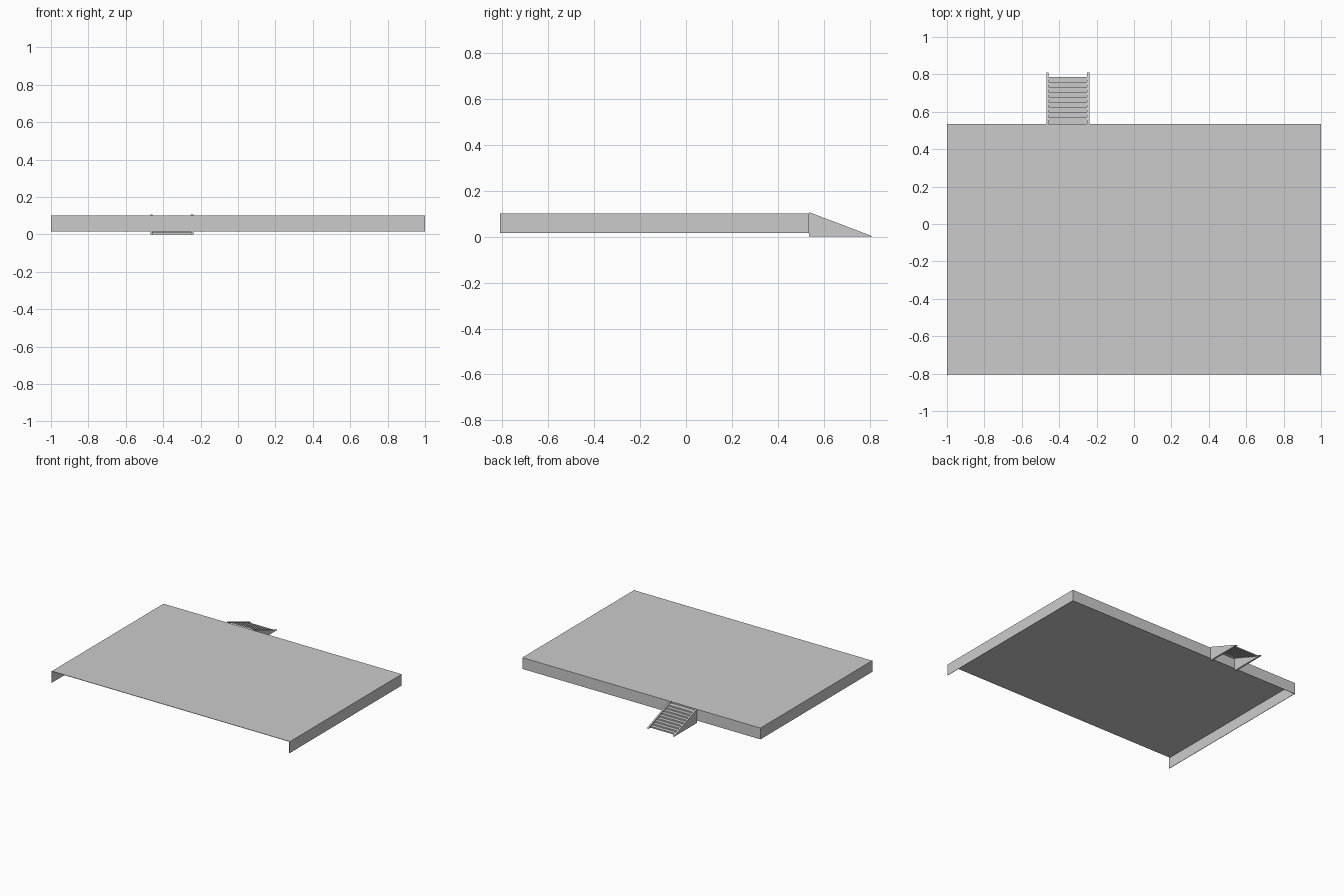
import bpy, bmesh

if "Cube" in bpy.data.objects:
    bpy.data.objects.remove(bpy.data.objects["Cube"])

def make_object(name, bm):
    bmesh.ops.recalc_face_normals(bm, faces=bm.faces)
    mesh = bpy.data.meshes.new(name)
    bm.to_mesh(mesh)
    bm.free()
    obj = bpy.data.objects.new(name, mesh)
    bpy.context.collection.objects.link(obj)
    return obj

def box(name, lo, hi):
    bm = bmesh.new()
    bmesh.ops.create_cube(bm, size=1)
    for v in bm.verts:
        v.co = [(a + b) / 2 + c * (b - a) for a, b, c in zip(lo, hi, v.co)]
    return make_object(name, bm)

def extrude_x(name, profile, x0, x1, closed):
    """Sweep a (y, z) profile along x; closed profiles get end caps."""
    bm = bmesh.new()
    a = [bm.verts.new((x0, y, z)) for y, z in profile]
    b = [bm.verts.new((x1, y, z)) for y, z in profile]
    n = len(profile)
    for i in range(n if closed else n - 1):
        j = (i + 1) % n
        bm.faces.new((a[i], a[j], b[j], b[i]))
    if closed:
        bm.faces.new(a)
        bm.faces.new(b)
    return make_object(name, bm)

BACK, FRONT = 0.535, -0.81
BOTTOM, TOP = 0.016, 0.102
T = 0.003

# Stage deck
box("deck", (-1 + T, FRONT + 0.006, TOP - T), (1 - T, BACK - T, TOP))

# Skirts on the left, right and back; front stays open
box("left_skirt", (-1, FRONT, BOTTOM), (-1 + T, BACK, TOP))
box("right_skirt", (1 - T, FRONT, BOTTOM), (1, BACK, TOP))
box("back_skirt", (-1 + T, BACK - T, BOTTOM), (1 - T, BACK, TOP))

# Triangular stair side panels
side = [(BACK, 0), (0.81, 0), (0.81, 0.003), (BACK + 0.004, 0.106), (BACK, 0.106)]
extrude_x("stair_side_left", side, -0.469, -0.457, True)
extrude_x("stair_side_right", side, -0.251, -0.239, True)

# Folded sheet of steps, open underneath
steps, run, rise = 9, 0.0267, 0.0102
profile = []
for i in range(steps):
    y = 0.785 - i * run
    profile += [(y, i * rise), (y, (i + 1) * rise)]
profile.append((BACK, steps * rise))
extrude_x("stair_steps", profile, -0.457, -0.251, False)
